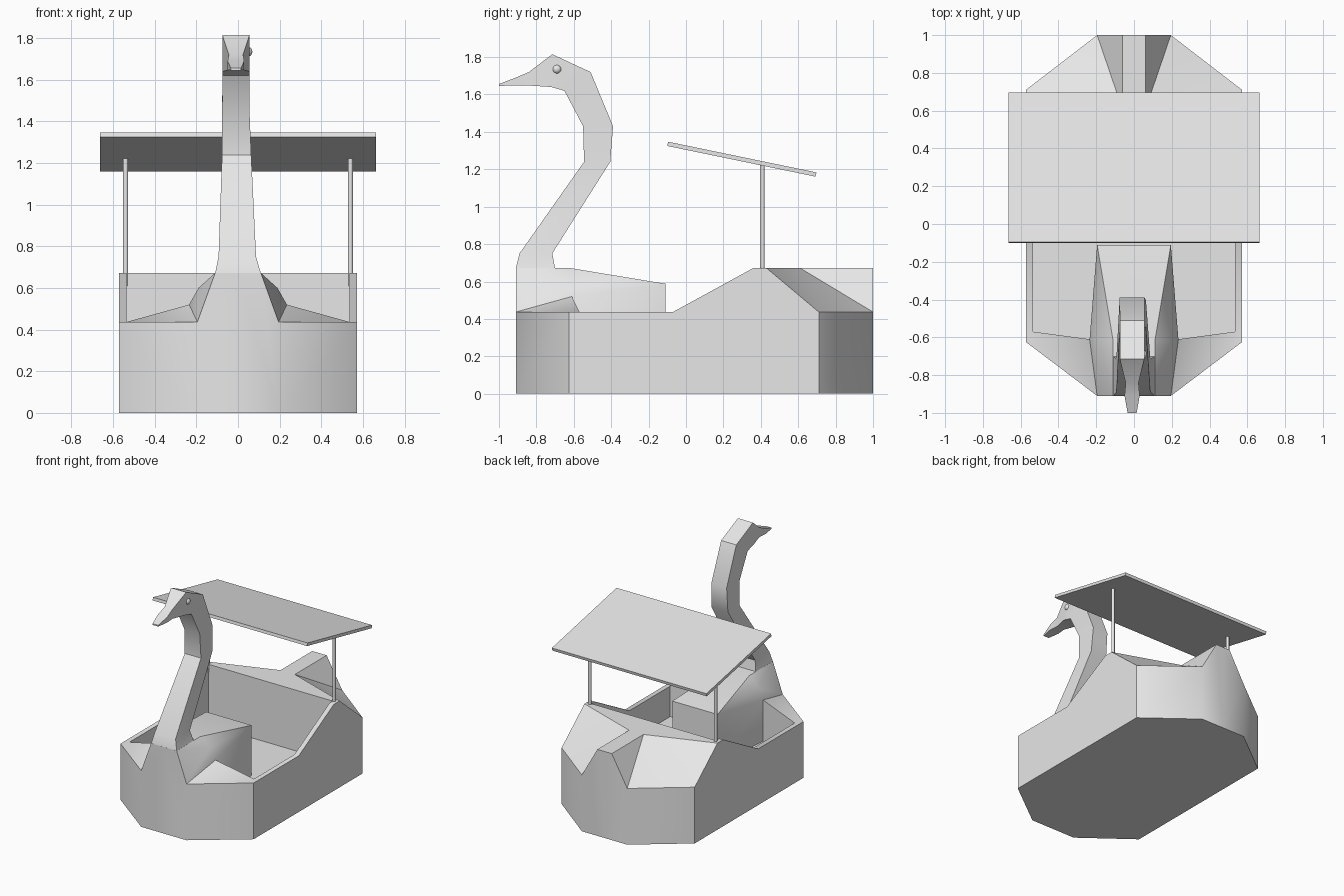
import bpy, bmesh, math
from mathutils import Vector

cube = bpy.data.objects.get("Cube")
if cube:
    bpy.data.objects.remove(cube)

grey = bpy.data.materials.new("plain grey")
grey.use_nodes = True
grey.diffuse_color = (0.8, 0.8, 0.8, 1)
grey.node_tree.nodes["Principled BSDF"].inputs["Base Color"].default_value = (0.8, 0.8, 0.8, 1)


def finish(obj, angle=None):
    obj.data.materials.append(grey)
    bpy.ops.object.select_all(action="DESELECT")
    obj.select_set(True)
    bpy.context.view_layer.objects.active = obj
    if angle:
        bpy.ops.object.shade_smooth_by_angle(angle=math.radians(angle))


def build(name, points, faces, angle, mirror=False):
    bm = bmesh.new()
    verts = {key: bm.verts.new(co) for key, co in points.items()}
    for face in faces:
        bm.faces.new([verts[key] for key in face])
    if mirror:
        # reflect the half and weld it along the centre line
        copy = bmesh.ops.duplicate(bm, geom=bm.verts[:] + bm.edges[:] + bm.faces[:])["geom"]
        for v in copy:
            if isinstance(v, bmesh.types.BMVert):
                v.co.x = -v.co.x
        bmesh.ops.remove_doubles(bm, verts=bm.verts[:], dist=0.0001)
    bmesh.ops.recalc_face_normals(bm, faces=bm.faces[:])
    mesh = bpy.data.meshes.new(name)
    bm.to_mesh(mesh)
    bm.free()
    obj = bpy.data.objects.new(name, mesh)
    bpy.context.collection.objects.link(obj)
    finish(obj, angle)


# Hull: one half, closed along the centre plane by its mirror image
side, inner, bow, rim, crest, floor = 0.572, 0.535, 0.195, 0.437, 0.672, 0.2
pts = {
    # keel outline
    "keel_bow_mid": (0, -0.91, 0), "keel_bow": (bow, -0.91, 0),
    "keel_front": (side, -0.625, 0), "keel_rear": (side, 0.71, 0),
    "keel_stern": (bow, 1, 0), "keel_stern_mid": (0, 1, 0),
    # outer rim
    "bow": (bow, -0.91, rim), "front": (side, -0.625, rim),
    "dip": (side, -0.07, rim), "rise": (side, 0.36, crest),
    "peak": (side, 0.43, crest), "rear": (side, 0.71, rim),
    "stern": (bow, 1, rim), "tail": (0.062, 1, crest), "tail_mid": (0, 1, crest),
    # inner rim
    "in_front": (inner, -0.57, rim), "in_dip": (inner, -0.07, rim),
    "in_rise": (inner, 0.36, crest), "in_peak": (inner, 0.4, crest),
    "in_peak_mid": (0, 0.4, crest),
    "ridge": (0.062, 0.61, crest), "ridge_mid": (0, 0.61, crest),
    # raised bird body
    "chest": (0.11, -0.91, crest), "chest_mid": (0, -0.91, crest),
    "back": (0.11, -0.62, crest), "back_mid": (0, -0.62, crest),
    "wing": (0.19, -0.615, 0.6), "shoulder": (0.235, -0.61, 0.52),
    "rump": (bow, -0.11, 0.588), "rump_mid": (0, -0.11, 0.588),
}
for key in ("in_front", "in_dip", "in_peak", "in_peak_mid", "shoulder", "rump", "rump_mid"):
    x, y, z = pts[key]
    pts["low_" + key] = (x, y, floor)

outside = [
    "keel_bow_mid keel_bow keel_front keel_rear keel_stern keel_stern_mid",
    "keel_bow_mid keel_bow bow chest chest_mid",
    "keel_bow keel_front front bow",
    "keel_front keel_rear rear peak rise dip front",
    "keel_rear keel_stern stern rear",
    "keel_stern keel_stern_mid tail_mid tail stern",
]
rim_faces = [
    "front dip in_dip in_front",
    "dip rise in_rise in_dip",
    "rise peak in_peak in_rise",
]
stern_deck = [
    "peak ridge ridge_mid in_peak_mid in_peak",
    "peak rear ridge",
    "rear stern ridge",
    "stern tail ridge",
    "tail tail_mid ridge_mid ridge",
]
bird_body = [
    "bow front in_front",
    "bow in_front shoulder",
    "bow shoulder wing chest",
    "chest wing back",
    "chest back back_mid chest_mid",
    "back wing rump",
    "wing shoulder rump",
    "back rump rump_mid back_mid",
]
cockpit = [
    "in_front shoulder low_shoulder low_in_front",
    "shoulder rump low_rump low_shoulder",
    "rump rump_mid low_rump_mid low_rump",
    "in_front in_dip low_in_dip low_in_front",
    "in_dip in_rise in_peak low_in_peak low_in_dip",
    "in_peak in_peak_mid low_in_peak_mid low_in_peak",
    "low_in_front low_in_dip low_in_peak low_in_peak_mid low_rump_mid low_rump low_shoulder",
]
hull_faces = outside + rim_faces + stern_deck + bird_body + cockpit
build("hull", pts, [face.split() for face in hull_faces], 40, mirror=True)

# Neck and head: front y, front z, back y, back z, half width, from base to beak tip
sections = [
    (-0.91, 0.67, -0.70, 0.67, 0.11),
    (-0.89, 0.75, -0.715, 0.75, 0.09),
    (-0.545, 1.24, -0.405, 1.24, 0.07),
    (-0.55, 1.43, -0.39, 1.43, 0.066),
    (-0.65, 1.62, -0.51, 1.72, 0.065),
    (-0.72, 1.64, -0.715, 1.815, 0.065),
    (-0.84, 1.648, -0.84, 1.72, 0.034),
    (-0.91, 1.648, -0.91, 1.69, 0.04),
    (-1.0, 1.646, -1.0, 1.656, 0.024),
]
pts, faces = {}, []
for i, (fy, fz, by, bz, w) in enumerate(sections):
    shift = -0.01 * min(1, i / 3)
    corners = [(-w, fy, fz), (w, fy, fz), (w, by, bz), (-w, by, bz)]
    for k, (x, y, z) in enumerate(corners):
        pts[i, k] = (x + shift, y, z)
        if i:
            n = (k + 1) % 4
            faces.append([(i - 1, k), (i - 1, n), (i, n), (i, k)])
faces += [[(i, k) for k in range(4)] for i in (0, len(sections) - 1)]
build("neck_and_head", pts, faces, 30)

# Eye
bpy.ops.mesh.primitive_uv_sphere_add(segments=16, ring_count=10, radius=0.025, location=(0.044, -0.69, 1.735))
bpy.context.object.name = "eye"
finish(bpy.context.object, 40)

# Canopy posts
for label, sign in (("left", 1), ("right", -1)):
    bpy.ops.mesh.primitive_cylinder_add(vertices=16, radius=0.0125, depth=0.62, location=(sign * 0.54, 0.408, 0.92))
    bpy.context.object.name = label + "_canopy_post"
    finish(bpy.context.object, 40)

# Sloping canopy panel
front, rear = Vector((0, -0.098, 1.336)), Vector((0, 0.695, 1.172))
slope = rear - front
bpy.ops.mesh.primitive_cube_add(size=1, location=(front + rear) / 2)
canopy = bpy.context.object
canopy.name = "canopy"
canopy.scale = (1.328, slope.length, 0.023)
canopy.rotation_euler.x = math.atan2(slope.z, slope.y)
finish(canopy)
